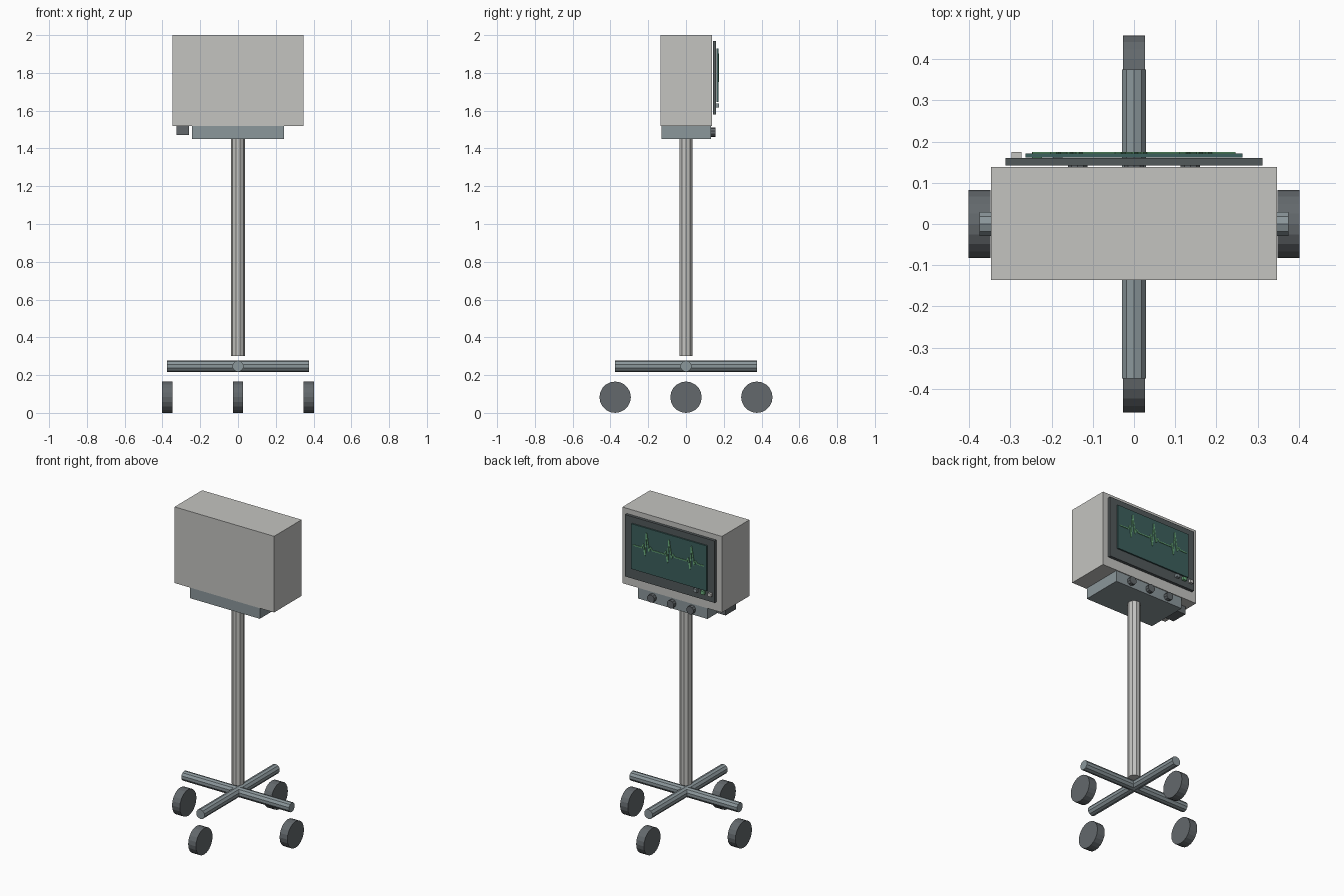
import bpy, bmesh, math
from mathutils import Matrix, Vector

if "Cube" in bpy.data.objects:
    bpy.data.objects.remove(bpy.data.objects["Cube"])


def material(name, rgb):
    m = bpy.data.materials.new(name)
    m.diffuse_color = (*rgb, 1)
    m.use_nodes = True
    m.node_tree.nodes["Principled BSDF"].inputs["Base Color"].default_value = m.diffuse_color
    return m


CASE = material("warm light grey", (0.55, 0.55, 0.53))
STEEL = material("blue grey steel", (0.26, 0.31, 0.33))
RUBBER = material("dark rubber grey", (0.125, 0.14, 0.15))
BEZEL = material("charcoal", (0.085, 0.10, 0.105))
SCREEN = material("dark teal glass", (0.045, 0.115, 0.11))
TRACE = material("trace green", (0.16, 0.46, 0.22))


def finish(bm, name, mat):
    bmesh.ops.recalc_face_normals(bm, faces=bm.faces)
    mesh = bpy.data.meshes.new(name)
    bm.to_mesh(mesh)
    bm.free()
    mesh.materials.append(mat)
    ob = bpy.data.objects.new(name, mesh)
    bpy.context.collection.objects.link(ob)
    return ob


def box(name, lo, hi, mat):
    lo, hi = Vector(lo), Vector(hi)
    bm = bmesh.new()
    bmesh.ops.create_cube(bm, size=1, matrix=Matrix.Translation((lo + hi) / 2)
                          @ Matrix.Diagonal((*(hi - lo), 1)))
    return finish(bm, name, mat)


def rod(name, start, end, radius, sides, mat):
    """Flat-sided cylinder between two points."""
    a, b = Vector(start), Vector(end)
    d = b - a
    spin = Matrix.Rotation(math.pi / 2, 4, 'Z')
    if abs(d.x) > abs(d.z):
        turn = Matrix.Rotation(math.pi / 2, 4, 'Y') @ spin
    elif abs(d.y) > abs(d.z):
        turn = Matrix.Rotation(math.pi / 2, 4, 'X')
    else:
        turn = spin
    bm = bmesh.new()
    bmesh.ops.create_cone(bm, cap_ends=True, segments=sides, radius1=radius,
                          radius2=radius, depth=d.length,
                          matrix=Matrix.Translation((a + b) / 2) @ turn)
    return finish(bm, name, mat)


# Stand: pole, crossed arms and four wheels
rod("pole", (0, 0, 0.30), (0, 0, 1.45), 0.037, 10, CASE)
rod("base_arm_x", (-0.375, 0, 0.247), (0.375, 0, 0.247), 0.03, 10, STEEL)
rod("base_arm_y", (0, -0.375, 0.247), (0, 0.375, 0.247), 0.03, 10, STEEL)
for i, (x, y) in enumerate([(-0.375, 0), (0.375, 0), (0, -0.375), (0, 0.375)]):
    rod(f"wheel_{i + 1}", (x - 0.027, y, 0.083), (x + 0.027, y, 0.083), 0.083, 20, RUBBER)

# Monitor housing
box("case", (-0.347, -0.136, 1.52), (0.347, 0.138, 2.0), CASE)
box("control_box", (-0.243, -0.13, 1.45), (0.243, 0.133, 1.52), STEEL)
box("cable_socket", (-0.325, -0.035, 1.47), (-0.26, 0.07, 1.52), RUBBER)

# Display on the back
box("bezel", (-0.312, 0.142, 1.58), (0.312, 0.16, 1.97), BEZEL)
box("screen", (-0.263, 0.162, 1.645), (0.263, 0.171, 1.93), SCREEN)

# Knobs and buttons
for i in (-1, 0, 1):
    rod(f"knob_{i + 2}", (i * 0.137, 0.133, 1.485), (i * 0.137, 0.157, 1.485), 0.025, 10, RUBBER)
for i, mat in enumerate((CASE, TRACE, STEEL)):
    x = -0.285 + i * 0.05
    box(f"button_{i + 1}", (x - 0.012, 0.16, 1.618), (x + 0.012, 0.175, 1.638), mat)

# Heartbeat trace: a thin zigzag ribbon repeated for three beats
beat = [(-0.045, 0), (-0.03, 0.015), (-0.02, -0.012), (-0.002, 0.10),
        (0.008, -0.045), (0.02, 0.022), (0.03, 0)]
path = [(-0.245, 1.80)]
for centre in (-0.157, 0, 0.157):
    path += [(centre + x, 1.80 + z) for x, z in beat]
path.append((0.245, 1.80))
bm = bmesh.new()
for (x0, z0), (x1, z1) in zip(path, path[1:]):
    a, b = Vector((x0, 0.1725, z0)), Vector((x1, 0.1725, z1))
    d = b - a
    bmesh.ops.create_cube(bm, size=1, matrix=Matrix.Translation((a + b) / 2)
                          @ Matrix.Rotation(-math.atan2(d.z, d.x), 4, 'Y')
                          @ Matrix.Diagonal((d.length + 0.003, 0.005, 0.006, 1)))
finish(bm, "heartbeat_trace", TRACE)
